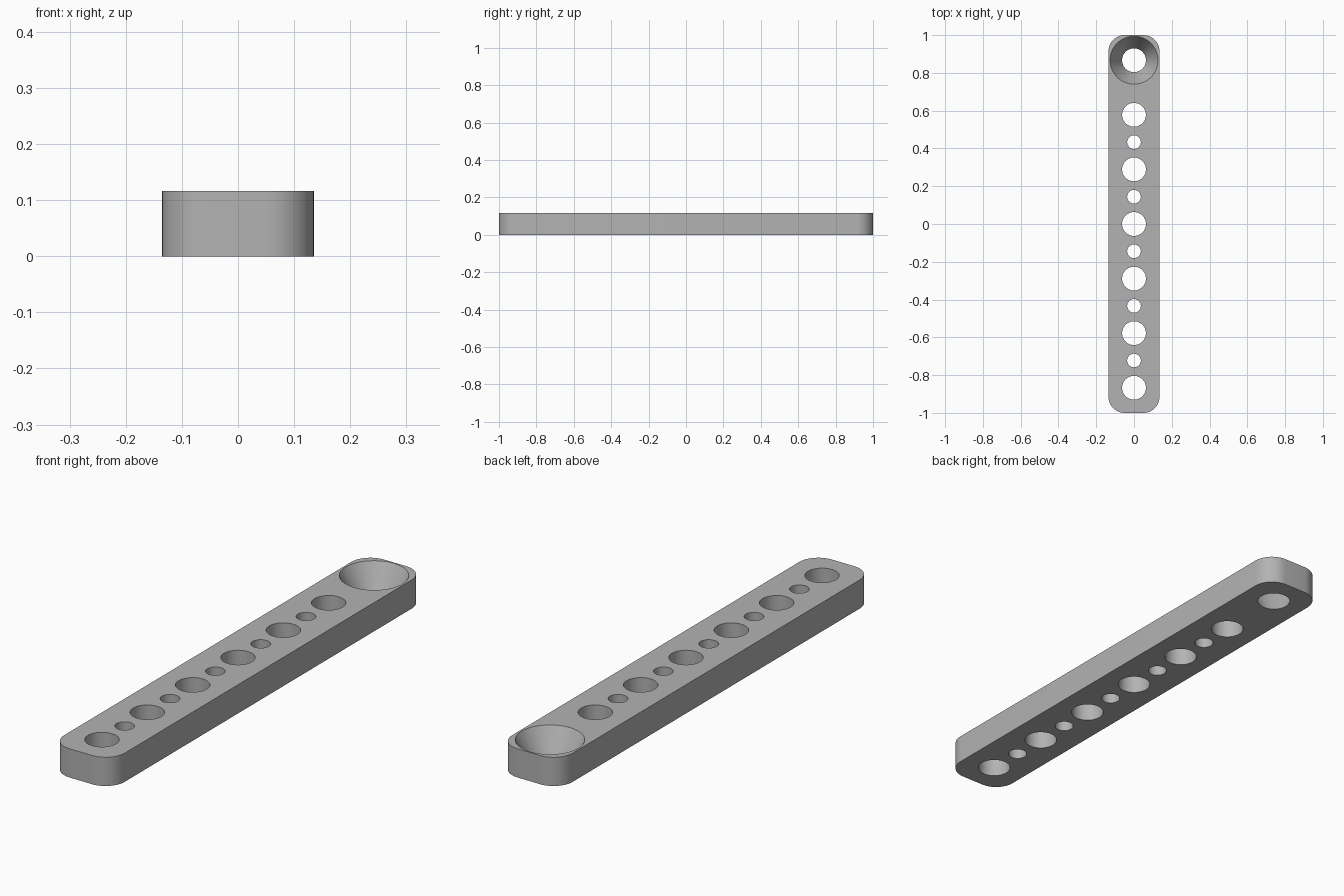
import bpy, bmesh
from math import pi, radians
from mathutils import Matrix

HEIGHT, HALF_W, HALF_L = 0.116, 0.135, 1.0
CORNER, PITCH = 0.085, 0.289
BIG_R, SMALL_R, SINK_R = 0.063, 0.036, 0.127

cube = bpy.data.objects.get("Cube")
if cube:
    bpy.data.objects.remove(cube, do_unlink=True)

grey = bpy.data.materials.new("grey")
grey.use_nodes = True
colour = (0.45, 0.45, 0.45, 1)
grey.diffuse_color = colour
grey.node_tree.nodes["Principled BSDF"].inputs["Base Color"].default_value = colour


def make_object(name, bm):
    bmesh.ops.recalc_face_normals(bm, faces=bm.faces)
    mesh = bpy.data.meshes.new(name)
    bm.to_mesh(mesh)
    bm.free()
    mesh.materials.append(grey)
    obj = bpy.data.objects.new(name, mesh)
    bpy.context.collection.objects.link(obj)
    return obj


# Bar with rounded upright corners
bm = bmesh.new()
bmesh.ops.create_cube(bm, size=1, matrix=Matrix.Translation((0, 0, HEIGHT / 2))
                      @ Matrix.Diagonal((2 * HALF_W, 2 * HALF_L, HEIGHT, 1)))
upright = [e for e in bm.edges if abs(e.verts[0].co.z - e.verts[1].co.z) > HEIGHT / 2]
bmesh.ops.bevel(bm, geom=upright, offset=CORNER, segments=12, profile=0.5, affect='EDGES')
bar = make_object("perforated_bar", bm)

# Hole cutters: each extends past both faces of the bar
bm = bmesh.new()
MARGIN = 0.02


def add_hole(y, bottom_r, top_r):
    flare = (top_r - bottom_r) * MARGIN / HEIGHT
    bmesh.ops.create_cone(bm, cap_ends=True, segments=64,
                          radius1=bottom_r - flare, radius2=top_r + flare,
                          depth=HEIGHT + 2 * MARGIN,
                          matrix=Matrix.Translation((0, y, HEIGHT / 2)))


for i in range(-3, 3):
    add_hole(i * PITCH, BIG_R, BIG_R)
for i in range(-3, 2):
    add_hole((i + 0.5) * PITCH, SMALL_R, SMALL_R)
add_hole(3 * PITCH, BIG_R, SINK_R)  # conical seat at the back end
cutter = make_object("hole_cutter", bm)
cutter.hide_render = True

# Cut the holes, then drop the cutter
cut = bar.modifiers.new("holes", 'BOOLEAN')
cut.operation = 'DIFFERENCE'
cut.solver = 'EXACT'
cut.object = cutter
bpy.ops.object.select_all(action='DESELECT')
bar.select_set(True)
bpy.context.view_layer.objects.active = bar
bpy.ops.object.modifier_apply(modifier=cut.name)
bpy.data.objects.remove(cutter, do_unlink=True)
bpy.ops.object.shade_smooth_by_angle(angle=radians(30))
